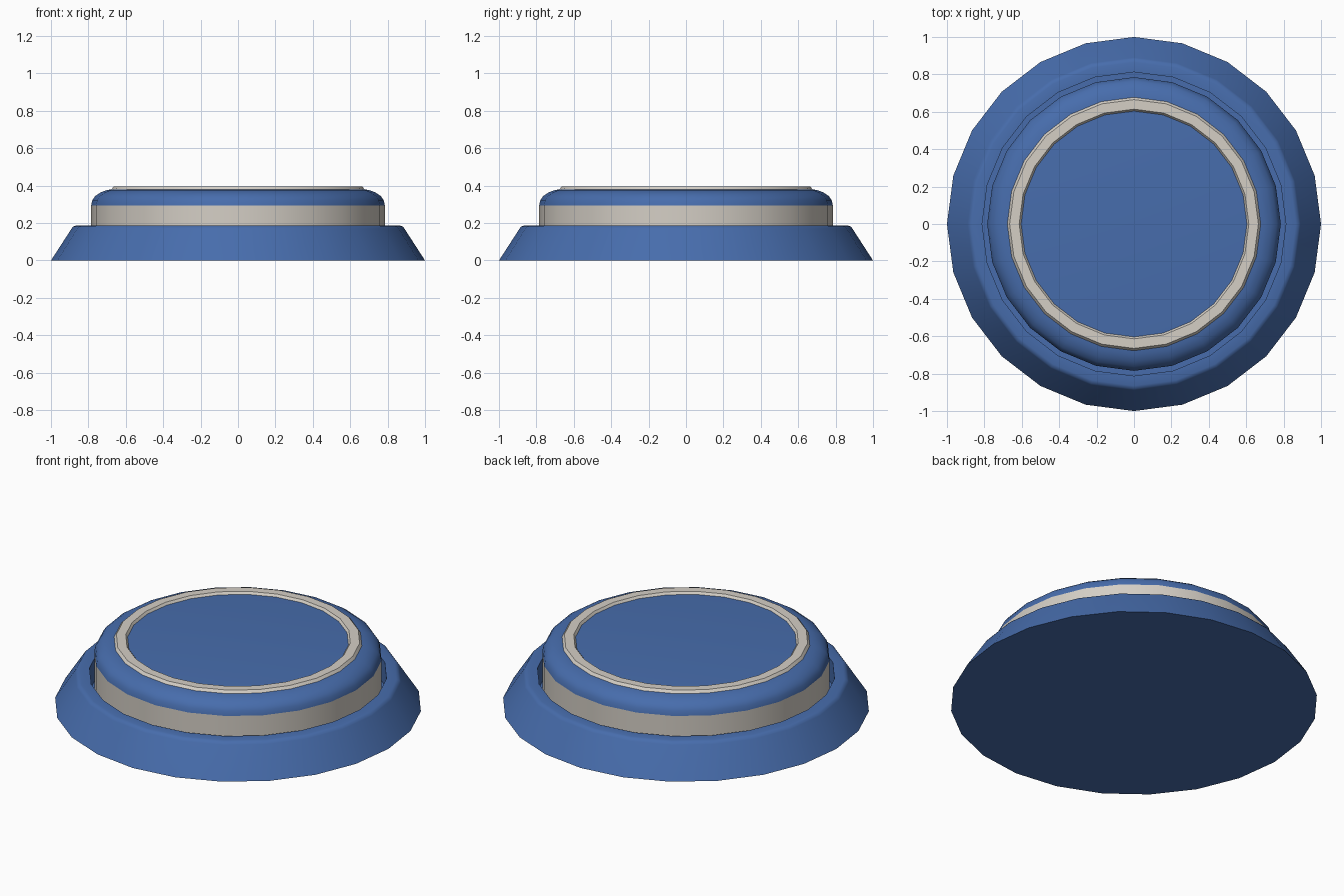
import bpy, bmesh, math

if "Cube" in bpy.data.objects:
    bpy.data.objects.remove(bpy.data.objects["Cube"])

SIDES = 24


def material(name, rgb):
    m = bpy.data.materials.new(name)
    m.diffuse_color = (*rgb, 1.0)
    m.use_nodes = True
    m.node_tree.nodes["Principled BSDF"].inputs["Base Color"].default_value = m.diffuse_color
    return m


BLUE = material("blue", (0.063, 0.152, 0.415))
GREY = material("warm_grey", (0.66, 0.62, 0.56))


def lathe(name, profile, mat, closed=False):
    """Spin (radius, z) points around z; radius 0 becomes a single pole."""
    bm = bmesh.new()
    rings = []
    for r, z in profile:
        if r == 0:
            rings.append([bm.verts.new((0, 0, z))] * SIDES)
        else:
            rings.append([bm.verts.new((r * math.cos(2 * math.pi * i / SIDES),
                                        r * math.sin(2 * math.pi * i / SIDES), z))
                          for i in range(SIDES)])
    pairs = list(zip(rings, rings[1:]))
    if closed:
        pairs.append((rings[-1], rings[0]))
    for a, b in pairs:
        for i in range(SIDES):
            j = (i + 1) % SIDES
            corners = list(dict.fromkeys([a[i], a[j], b[j], b[i]]))
            bm.faces.new(corners)
    bmesh.ops.recalc_face_normals(bm, faces=bm.faces)
    me = bpy.data.meshes.new(name)
    bm.to_mesh(me)
    bm.free()
    me.materials.append(mat)
    ob = bpy.data.objects.new(name, me)
    bpy.context.collection.objects.link(ob)
    bpy.ops.object.select_all(action='DESELECT')
    ob.select_set(True)
    bpy.context.view_layer.objects.active = ob
    bpy.ops.object.shade_smooth_by_angle(angle=math.radians(35))
    return ob


# sloped base flange with a narrow groove around the button
lathe("base_flange", [(0, 0), (1, 0), (0.89, 0.17), (0.882, 0.181), (0.865, 0.187),
                      (0.812, 0.187), (0.812, 0.05), (0, 0.05)], BLUE)

# grey band around the button
lathe("button_band", [(0.785, 0.05), (0.785, 0.295)], GREY)

# rounded blue cap with flat top
lathe("button_cap", [(0.785, 0.295), (0.779, 0.322), (0.763, 0.345), (0.735, 0.364),
                     (0.70, 0.377), (0.66, 0.381), (0, 0.382)], BLUE)

# thin raised ring on the cap
lathe("top_ring", [(0.68, 0.376), (0.665, 0.395), (0.614, 0.395), (0.60, 0.376)],
      GREY, closed=True)
